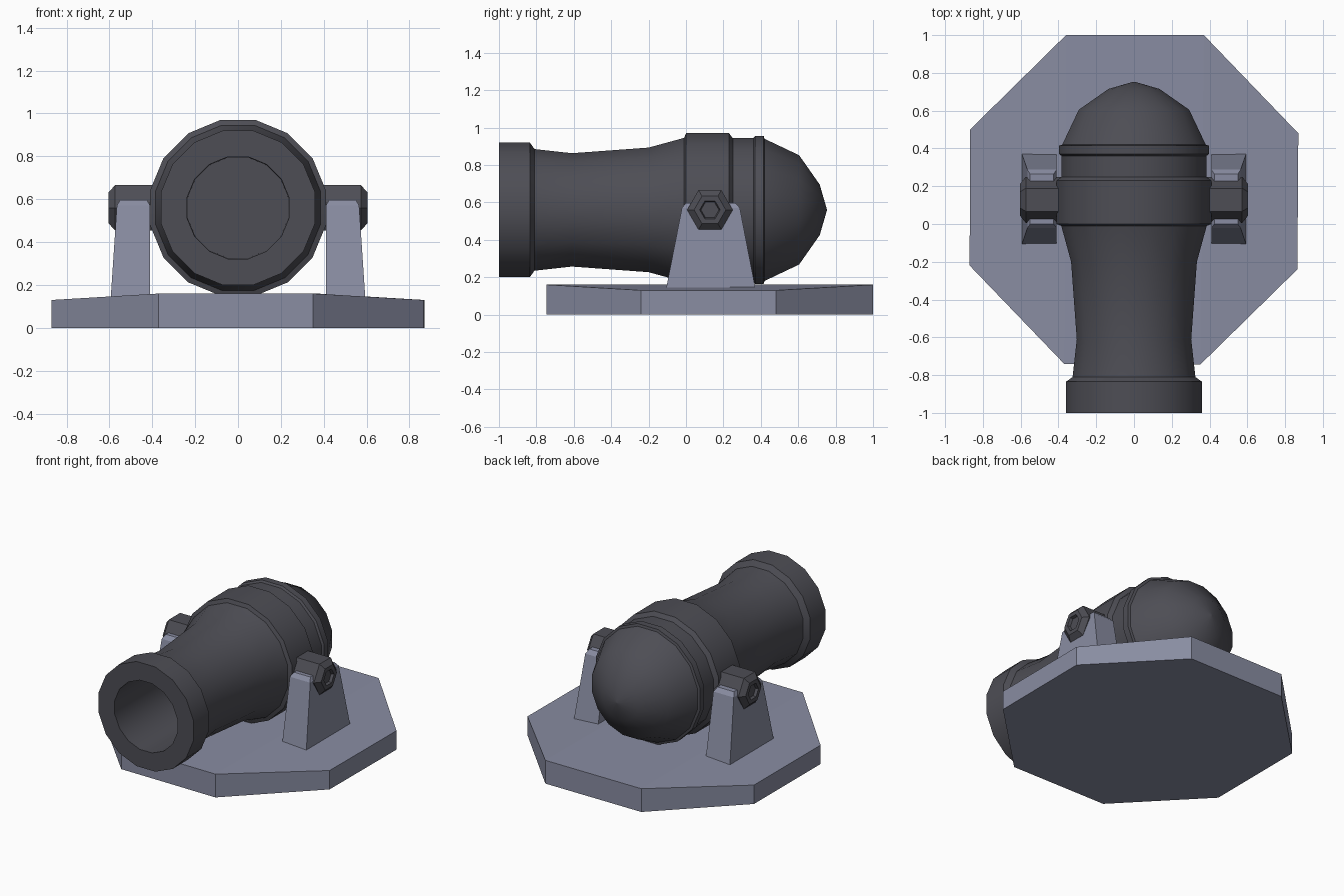
import bpy, bmesh, math
from mathutils import Vector

if "Cube" in bpy.data.objects:
    bpy.data.objects.remove(bpy.data.objects["Cube"])


def make_material(name, color):
    m = bpy.data.materials.new(name)
    m.diffuse_color = (*color, 1)
    m.use_nodes = True
    m.node_tree.nodes["Principled BSDF"].inputs["Base Color"].default_value = m.diffuse_color
    return m


IRON = make_material("dark iron", (0.075, 0.075, 0.09))
STONE = make_material("blue grey mount", (0.25, 0.265, 0.36))


def finish(name, bm, mat, smooth=False):
    bmesh.ops.remove_doubles(bm, verts=bm.verts, dist=1e-5)
    bmesh.ops.recalc_face_normals(bm, faces=bm.faces)
    me = bpy.data.meshes.new(name)
    bm.to_mesh(me)
    bm.free()
    me.materials.append(mat)
    ob = bpy.data.objects.new(name, me)
    bpy.context.collection.objects.link(ob)
    if smooth:
        bpy.ops.object.select_all(action='DESELECT')
        ob.select_set(True)
        bpy.context.view_layer.objects.active = ob
        bpy.ops.object.shade_smooth_by_angle(angle=math.radians(32))
    return ob


def lathe(name, profile, sides, phase, place, mat, smooth=False):
    """Skin rings of (along, radius); place maps (along, u, v) to a point."""
    bm = bmesh.new()
    rings = []
    for a, r in profile:
        ring = []
        for i in range(sides):
            t = 2 * math.pi * (i + phase) / sides
            ring.append(bm.verts.new(place(a, r * math.cos(t), r * math.sin(t))))
        rings.append(ring)
    for p, q in zip(rings, rings[1:]):
        for i in range(sides):
            j = (i + 1) % sides
            bm.faces.new((p[i], p[j], q[j], q[i]))
    bm.faces.new(rings[0])
    bm.faces.new(rings[-1])
    return finish(name, bm, mat, smooth)


# Barrel: bore, muzzle ring, waist, reinforcing bands and domed breech
flat = 1 / math.cos(math.pi / 16)
barrel = [(-0.45, 0.235), (-1.0, 0.238), (-1.0, 0.36), (-0.835, 0.36),
          (-0.81, 0.325), (-0.61, 0.303), (-0.20, 0.333), (-0.01, 0.385),
          (0.0, 0.41), (0.23, 0.41), (0.25, 0.383), (0.36, 0.383),
          (0.37, 0.396), (0.415, 0.396), (0.42, 0.38), (0.605, 0.292),
          (0.715, 0.135), (0.753, 0.004)]
lathe("barrel", [(a, r * flat) for a, r in barrel], 16, 0.5,
      lambda a, u, v: Vector((u, a, 0.56 + v)), IRON, True)

# Base: octagonal slab, slightly lower towards the left and right
outline = [(-0.36, 1.0), (0.37, 1.0), (0.87, 0.48), (0.865, -0.24),
           (0.35, -0.745), (-0.37, -0.74), (-0.87, -0.22), (-0.868, 0.5)]
bm = bmesh.new()
low = [bm.verts.new((x, y, 0)) for x, y in outline]
top = [bm.verts.new((x, y, 0.16 if abs(x) < 0.5 else 0.13)) for x, y in outline]
bm.faces.new(low)
for i in range(8):
    j = (i + 1) % 8
    bm.faces.new((low[i], low[j], top[j], top[i]))
for quad in ((0, 1, 4, 5), (1, 2, 3, 4), (5, 6, 7, 0)):
    bm.faces.new([top[i] for i in quad])
finish("base_plate", bm, STONE)

# Mirrored pair of tapered supports with hexagonal trunnions
bracket = [(0.12, 0.41, 0.595, -0.11, 0.375), (0.57, 0.41, 0.565, -0.022, 0.288),
           (0.597, 0.425, 0.55, 0.0, 0.265)]
trunnion = [(0.37, 0.122), (0.573, 0.122), (0.603, 0.085), (0.603, 0.055),
            (0.585, 0.048)]
for side, s in (("left", -1), ("right", 1)):
    bm = bmesh.new()
    rings = [[bm.verts.new((s * x, y, z)) for x, y in
              ((x0, y0), (x1, y0), (x1, y1), (x0, y1))]
             for z, x0, x1, y0, y1 in bracket]
    for p, q in zip(rings, rings[1:]):
        for i in range(4):
            j = (i + 1) % 4
            bm.faces.new((p[i], p[j], q[j], q[i]))
    bm.faces.new(rings[0])
    bm.faces.new(rings[-1])
    finish(side + "_support", bm, STONE)
    lathe(side + "_trunnion", trunnion, 6, 0,
          lambda a, u, v, s=s: Vector((s * a, 0.128 + u, 0.56 + v)), IRON)
